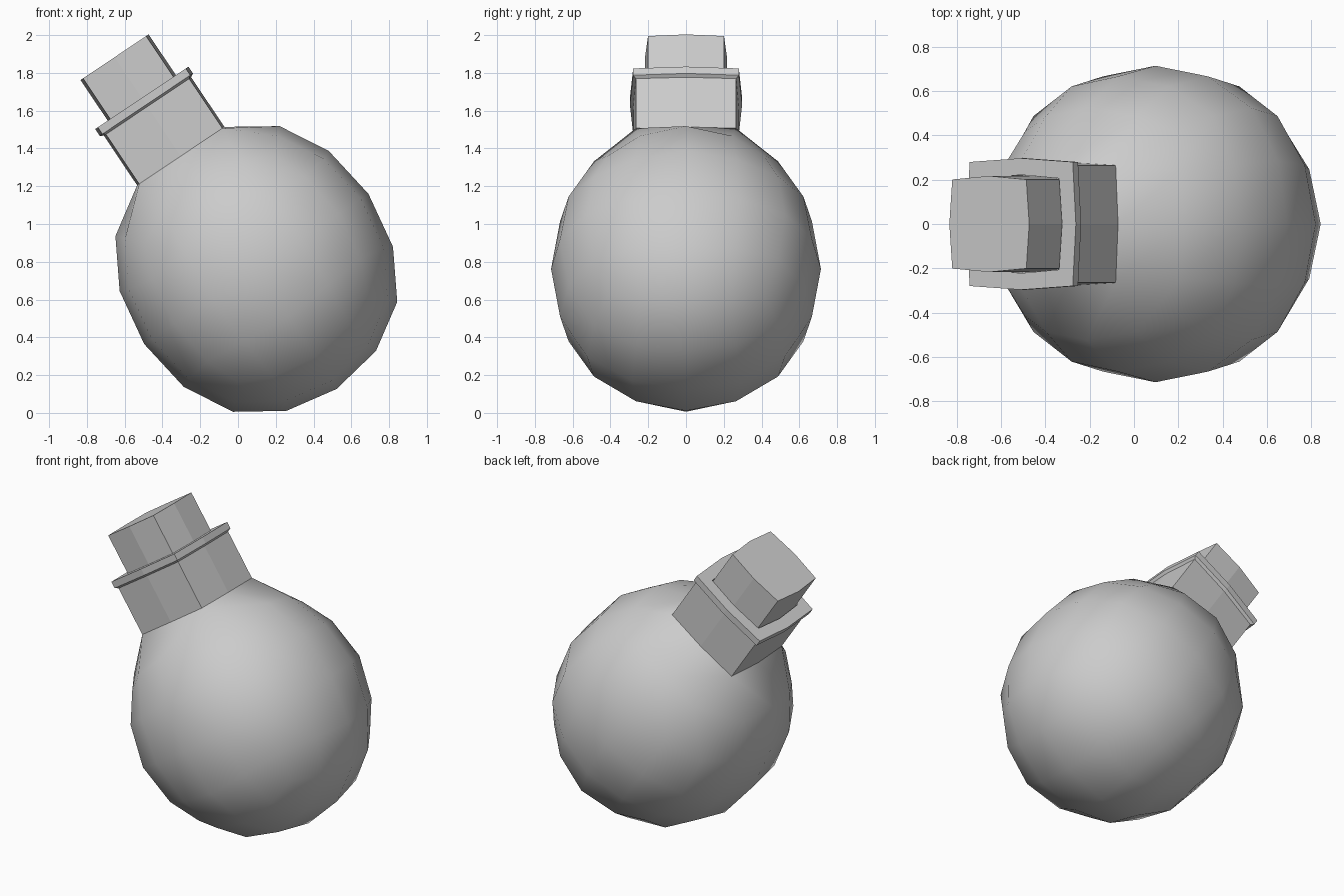
import bpy, bmesh, math
from mathutils import Matrix

if "Cube" in bpy.data.objects:
    bpy.data.objects.remove(bpy.data.objects["Cube"])

TILT = Matrix.Translation((0.097, 0, 0.762)) @ Matrix.Rotation(math.radians(-33.8), 4, 'Y')


def ring_points(z, mid, corner):
    """Bulged square: eight points, corners alternating with side middles."""
    pts = []
    for i in range(8):
        a = i * math.pi / 4
        r = mid if i % 2 == 0 else corner * math.sqrt(2)
        pts.append((r * math.cos(a), r * math.sin(a), z))
    return pts


def add_rings(bm, rings, start=None):
    """Join successive eight-point rings with flat quads; returns the last ring."""
    prev = start
    for ring in rings:
        cur = [bm.verts.new(p) for p in ring_points(*ring)]
        if prev:
            for i in range(8):
                j = (i + 1) % 8
                bm.faces.new((prev[i], prev[j], cur[j], cur[i]))
        prev = cur
    return prev


def make_object(name, bm):
    bmesh.ops.recalc_face_normals(bm, faces=bm.faces[:])
    mesh = bpy.data.meshes.new(name)
    bm.to_mesh(mesh)
    bm.free()
    obj = bpy.data.objects.new(name, mesh)
    bpy.context.collection.objects.link(obj)
    obj.matrix_world = TILT
    return obj


# Round body: a cube subdivided twice, slightly stretched along the neck axis
bpy.ops.mesh.primitive_cube_add(size=2 * 0.714 / 0.878)
ball = bpy.context.object
sub = ball.modifiers.new("round", 'SUBSURF')
sub.levels = 2
sub.use_limit_surface = False
bm = bmesh.new()
bm.from_object(ball, bpy.context.evaluated_depsgraph_get())
bpy.data.objects.remove(ball)
bmesh.ops.scale(bm, vec=(1, 1, 1.07), verts=bm.verts[:])
for f in bm.faces:
    f.smooth = True

# Open the top and flatten the opening into the neck's base ring
pole = max(bm.verts, key=lambda v: v.co.z)
border = list({v for f in pole.link_faces for v in f.verts if v is not pole})
bmesh.ops.delete(bm, geom=[pole], context='VERTS')
border.sort(key=lambda v: math.atan2(v.co.y, v.co.x) % (2 * math.pi) if abs(v.co.y) > 1e-4 or v.co.x < 0 else 0)
for v, p in zip(border, ring_points(0.719, 0.278, 0.265)):
    v.co = p

# Neck, flared lip and the shallow mouth around the stopper
last = add_rings(bm, [(1.035, 0.278, 0.265), (1.047, 0.297, 0.28), (1.09, 0.297, 0.28),
                      (1.09, 0.222, 0.206), (1.0, 0.222, 0.206)], border)
bm.faces.new(last)
make_object("flask_body", bm)

# Stopper pushed into the mouth
bm = bmesh.new()
end = add_rings(bm, [(1.0, 0.217, 0.201), (1.349, 0.217, 0.201)])
bm.faces.new(end)
bm.verts.ensure_lookup_table()
bm.faces.new(bm.verts[:8])
make_object("stopper", bm)
